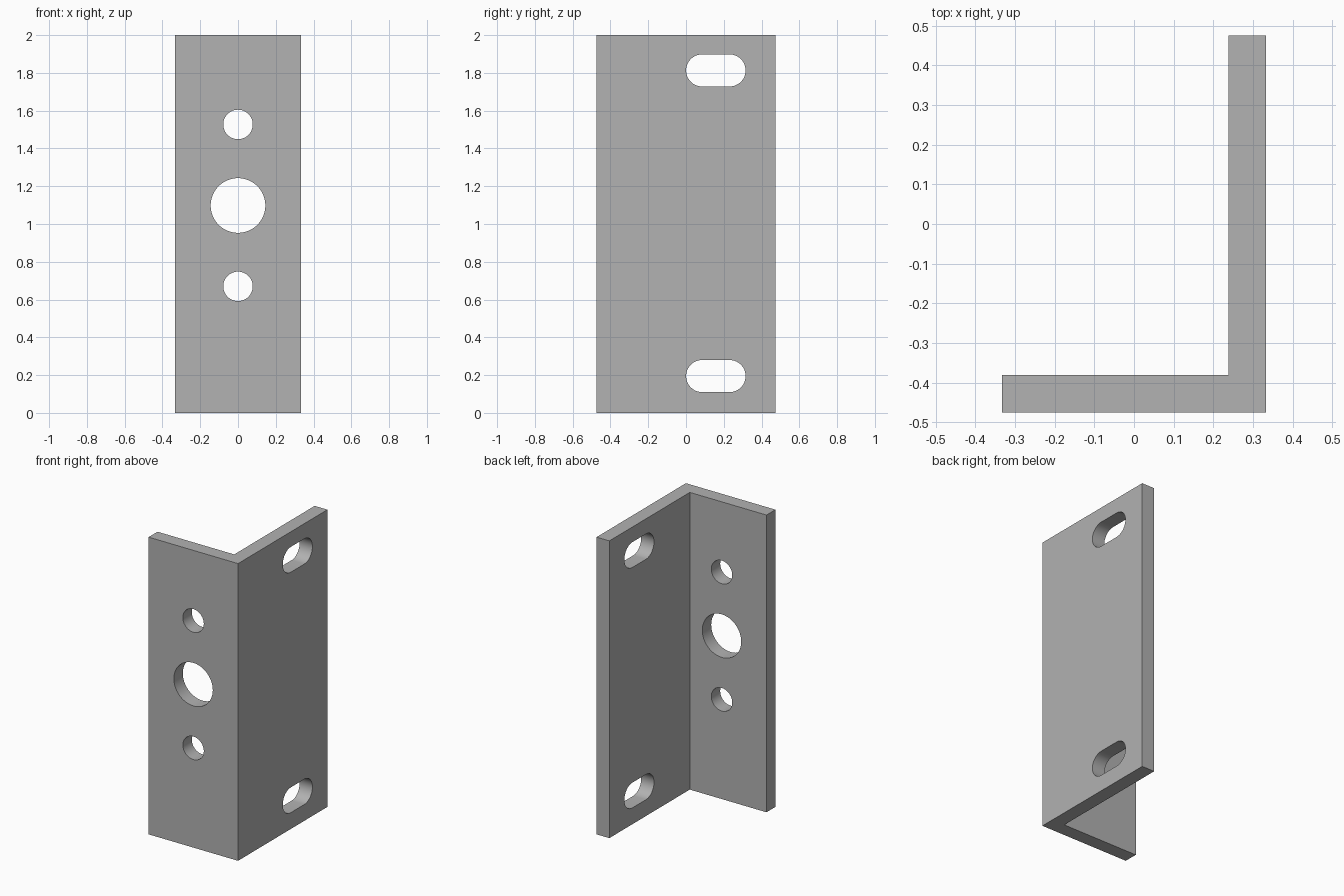
import bpy, bmesh, math
from mathutils import Matrix, Vector

if "Cube" in bpy.data.objects:
    bpy.data.objects.remove(bpy.data.objects["Cube"])

HALF_X, HALF_Y, HEIGHT, THICK = 0.333, 0.475, 2.0, 0.095
SEGMENTS = 48

steel = bpy.data.materials.new("grey steel")
steel.use_nodes = True
steel.diffuse_color = (0.445, 0.445, 0.445, 1)
steel.node_tree.nodes["Principled BSDF"].inputs["Base Color"].default_value = steel.diffuse_color


def prism(bm, outline, depth, matrix=Matrix()):
    """Extrude a flat outline along its local z, then place it."""
    verts = [bm.verts.new((x, y, 0)) for x, y in outline]
    face = bm.faces.new(verts)
    extruded = bmesh.ops.extrude_face_region(bm, geom=[face])["geom"]
    top = [g for g in extruded if isinstance(g, bmesh.types.BMVert)]
    bmesh.ops.translate(bm, vec=(0, 0, depth), verts=top)
    bmesh.ops.transform(bm, matrix=matrix, verts=verts + top)


def rounded_slot(radius, straight=0.0):
    """Outline of a circle, stretched along x by a straight middle."""
    points = []
    for side in (1, -1):
        start = -math.pi / 2 if side == 1 else math.pi / 2
        for i in range(SEGMENTS // 2 + (1 if straight else 0)):
            a = start + 2 * math.pi * i / SEGMENTS
            points.append((side * straight / 2 + radius * math.cos(a), radius * math.sin(a)))
    return points


def make_object(name, bm):
    bmesh.ops.recalc_face_normals(bm, faces=bm.faces)
    mesh = bpy.data.meshes.new(name)
    bm.to_mesh(mesh)
    bm.free()
    mesh.materials.append(steel)
    obj = bpy.data.objects.new(name, mesh)
    bpy.context.collection.objects.link(obj)
    return obj


# Angle bracket: L profile extruded upward
inner_x, inner_y = HALF_X - THICK, -HALF_Y + THICK
bm = bmesh.new()
prism(bm, [(-HALF_X, -HALF_Y), (HALF_X, -HALF_Y), (HALF_X, HALF_Y),
           (inner_x, HALF_Y), (inner_x, inner_y), (-HALF_X, inner_y)], HEIGHT)
bracket = make_object("angle_bracket", bm)

# Cutters: round holes through the front flange, slots through the side flange
bm = bmesh.new()
along_y = Matrix.Rotation(math.pi / 2, 4, "X")
for z, radius in ((0.67, 0.078), (1.098, 0.145), (1.527, 0.078)):
    prism(bm, rounded_slot(radius), 2 * THICK,
          Matrix.Translation(Vector((0, inner_y + THICK / 2, z))) @ along_y)
along_x = Matrix(((0, 0, 1, 0), (1, 0, 0, 0), (0, 1, 0, 0), (0, 0, 0, 1)))
for z in (0.195, 1.813):
    prism(bm, rounded_slot(0.085, 0.145), 2 * THICK,
          Matrix.Translation(Vector((inner_x - THICK / 2, 0.158, z))) @ along_x)
cutter = make_object("hole_cutter", bm)
cutter.hide_render = True

# Cut the holes and apply
cut = bracket.modifiers.new("holes", "BOOLEAN")
cut.operation, cut.solver, cut.object = "DIFFERENCE", "EXACT", cutter
bpy.ops.object.select_all(action="DESELECT")
bracket.select_set(True)
bpy.context.view_layer.objects.active = bracket
bpy.ops.object.modifier_apply(modifier=cut.name)
bpy.data.objects.remove(cutter)
bpy.ops.object.shade_smooth_by_angle(angle=math.radians(30))
